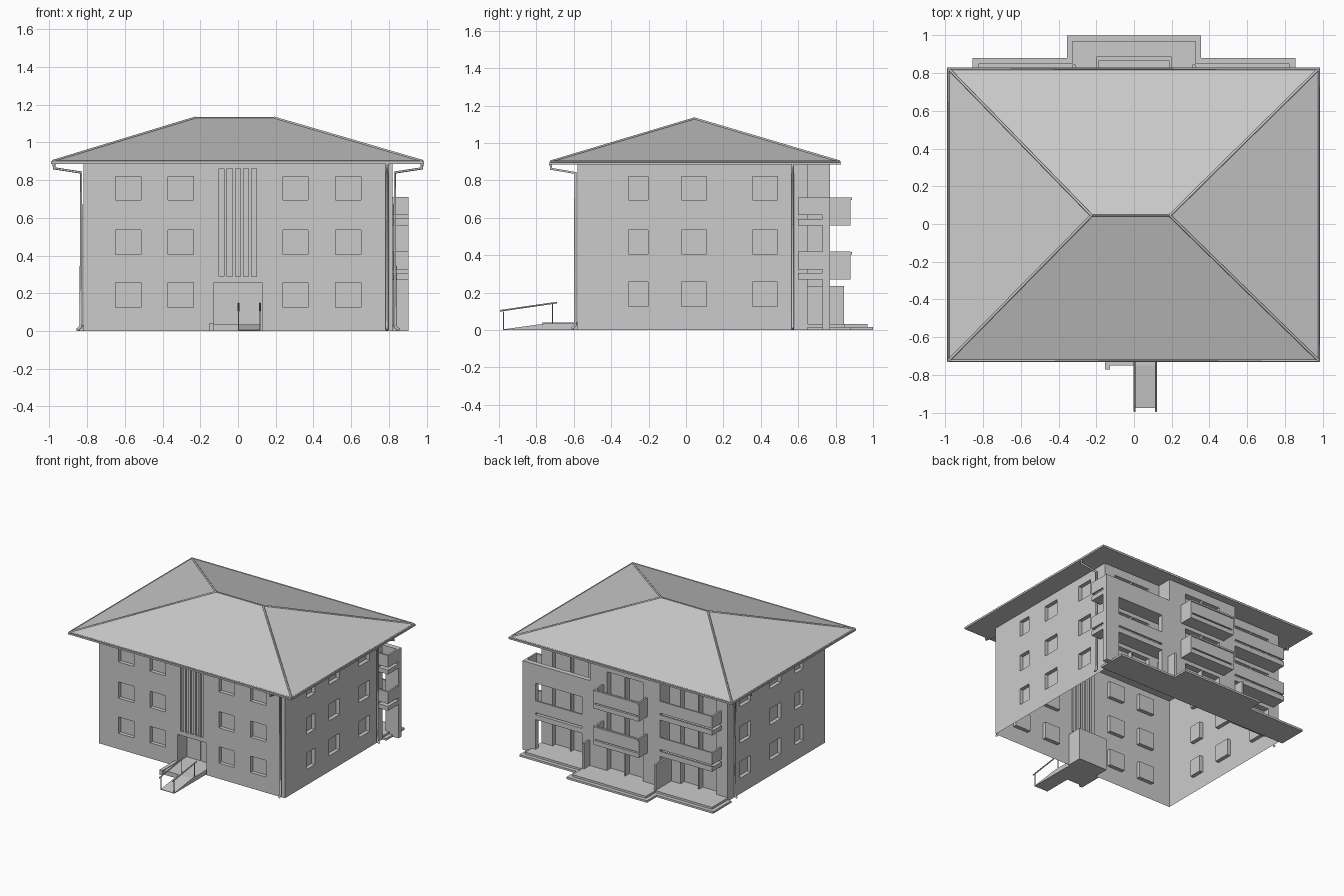
import bpy, bmesh
from mathutils import Vector

old = bpy.data.objects.get("Cube")
if old:
    bpy.data.objects.remove(old, do_unlink=True)

GREY = (0.6, 0.6, 0.6, 1)
plaster = bpy.data.materials.new("plain grey")
plaster.use_nodes = True
plaster.diffuse_color = GREY
plaster.node_tree.nodes["Principled BSDF"].inputs["Base Color"].default_value = GREY


def add(name, data):
    ob = bpy.data.objects.new(name, data)
    bpy.context.collection.objects.link(ob)
    data.materials.append(plaster)
    return ob


def mesh(name, bm):
    me = bpy.data.meshes.new(name)
    bm.to_mesh(me)
    bm.free()
    return add(name, me)


def box(name, x, y, z):
    bm = bmesh.new()
    bmesh.ops.create_cube(bm, size=1)
    for v in bm.verts:
        v.co = [r[0] if c < 0 else r[1] for c, r in zip(v.co, (x, y, z))]
    return mesh(name, bm)


def tube(name, points, radius, sides=1):
    cu = bpy.data.curves.new(name, "CURVE")
    cu.dimensions = "3D"
    cu.bevel_depth = radius
    cu.bevel_resolution = sides
    cu.use_fill_caps = True
    sp = cu.splines.new("POLY")
    sp.points.add(len(points) - 1)
    for p, co in zip(sp.points, points):
        p.co = (*co, 1)
    return add(name, cu)


def wall(name, a, b, holes, top=0.885):
    """Wall sheet from a to b (outside on the right) with recessed panels."""
    a, b = Vector((*a, 0)), Vector((*b, 0))
    d = (b - a).normalized()
    inward = Vector((-d.y, d.x, 0))
    mid, half = (a + b) / 2, (b - a).length / 2
    bm = bmesh.new()

    def quad(*pts):
        bm.faces.new([bm.verts.new(mid + d * u + inward * w + Vector((0, 0, z)))
                      for u, z, w in pts])

    us = sorted({-half, half, *(h[0] for h in holes), *(h[1] for h in holes)})
    zs = sorted({0, top, *(h[2] for h in holes), *(h[3] for h in holes)})
    for u0, u1 in zip(us, us[1:]):
        for z0, z1 in zip(zs, zs[1:]):
            u, z = (u0 + u1) / 2, (z0 + z1) / 2
            if not any(h[0] < u < h[1] and h[2] < z < h[3] for h in holes):
                quad((u0, z0, 0), (u1, z0, 0), (u1, z1, 0), (u0, z1, 0))
    for u0, u1, z0, z1, w in holes:
        ring = [(u0, z0), (u1, z0), (u1, z1), (u0, z1)]
        quad(*[(u, z, w) for u, z in ring])
        for p, q in zip(ring, ring[1:] + ring[:1]):
            quad((*p, 0), (*q, 0), (*q, w), (*p, w))
    bmesh.ops.remove_doubles(bm, verts=bm.verts, dist=0.0001)
    return mesh(name, bm)


ROWS = [(0.125, 0.256), (0.406, 0.536), (0.695, 0.82)]
FLOORS = [(0.03, 0.24), (0.31, 0.53), (0.60, 0.82)]
BACK = 0.65


def windows(cols, rows=ROWS, depth=0.03):
    return [(u0, u1, z0, z1, depth) for u0, u1 in cols for z0, z1 in rows]


# Front wall with entrance recess and tall stair-light slots
front_cols = [(-0.65, -0.513), (-0.37, -0.235), (0.238, 0.372), (0.518, 0.652)]
slots = [(-0.1 + i * 0.043, -0.073 + i * 0.043, 0.29, 0.86, 0.014) for i in range(5)]
wall("front_wall", (-0.82, -0.58), (0.82, -0.58),
     windows(front_cols) + slots + [(-0.127, 0.127, 0, 0.256, 0.12)])

# Side walls
side_cols = [(-0.307, -0.203), (-0.025, 0.109), (0.355, 0.489)]
M = (BACK - 0.58) / 2
wall("left_wall", (0.82, -0.58), (0.82, BACK),
     windows([(p - M, q - M) for p, q in side_cols]))
wall("right_wall", (-0.82, BACK), (-0.82, -0.58),
     windows([(M - q, M - p) for p, q in side_cols]))

# Stepped back walls with glazed doors
pair = [(-0.16, -0.004), (0.004, 0.16)]
wall("back_wall_left", (0.82, BACK), (0.31, BACK), windows(pair, FLOORS, 0.04))
wall("bay_side_left", (0.31, BACK), (0.31, 0.77), [])
wall("bay_wall", (0.31, 0.77), (-0.31, 0.77), windows(pair, FLOORS, 0.05))
wall("bay_side_right", (-0.31, 0.77), (-0.31, BACK), [])
wall("back_wall_right", (-0.31, BACK), (-0.82, BACK), windows(pair, FLOORS, 0.05))

# Screen frame at the left back corner
box("screen_post", (0.79, 0.905), (0.73, 0.77), (0, 0.71))
box("screen_inner_post", (0.31, 0.38), (0.73, 0.77), (0, 0.71))
box("screen_beam", (0.38, 0.79), (0.73, 0.77), (0.56, 0.71))

# Balconies on two floors
T = 0.014
for i, z in enumerate((0.27, 0.56)):
    n = f"_{i + 1}"
    floor, panel = (z, z + 0.035), (z + 0.055, z + 0.15)
    box("bay_balcony_floor" + n, (-0.2, 0.2), (0.77, 0.88), floor)
    box("bay_balcony_front" + n, (-0.2, 0.2), (0.88 - T, 0.88), (z + 0.045, z + 0.15))
    box("bay_balcony_rail" + n, (-0.2, 0.2), (0.875, 0.888), (z + 0.135, z + 0.148))
    for s in (-1, 1):
        x = sorted((s * 0.2, s * (0.2 - T)))
        box("bay_balcony_side" + n, x, (0.77, 0.88), (z, z + 0.15))
    box("right_balcony_floor" + n, (-0.77, -0.31), (BACK, 0.77 - T), floor)
    box("right_balcony_front" + n, (-0.77, -0.31), (0.77 - T, 0.77), panel)
    box("right_balcony_kerb" + n, (-0.77, -0.31), (0.77 - T, 0.77), (z, z + 0.04))
    box("right_balcony_end" + n, (-0.77, -0.77 + T), (BACK, 0.77 - T), panel)
    box("left_balcony_floor" + n, (0.31, 0.82), (BACK, 0.73), floor)
    box("left_balcony_corner" + n, (0.82, 0.905), (0.6, 0.73), floor)
    box("left_balcony_side" + n, (0.905 - T, 0.905), (0.6, 0.73), panel)
    box("left_balcony_end" + n, (0.82, 0.905), (0.6, 0.6 + T), panel)
box("left_balcony_front", (0.38, 0.79), (0.77 - T, 0.77), (0.325, 0.42))
box("left_balcony_kerb", (0.38, 0.79), (0.73, 0.77), (0.27, 0.31))

# Garden terrace in two steps and its dividing walls
for name, e, z in (("terrace_lower", 0, (0, 0.016)), ("terrace_upper", 0.03, (0.016, 0.032))):
    box(name, (-0.855 + e, 0.855 - e), (BACK, 0.88 - e), z)
    box(name + "_middle", (-0.355 + e, 0.355 - e), (0.88 - e, 1 - e), z)
for s in (-1, 1):
    box("terrace_divider", sorted((s * 0.31, s * 0.325)), (BACK, 0.845), (0.03, 0.235))

# Entrance landing, ramp, door leaves and handrails
box("landing", (-0.127, 0.12), (-0.75, -0.46), (0, 0.035))
box("landing_kerb", (-0.155, -0.127), (-0.77, -0.58), (0, 0.04))
ramp = box("ramp", (0, 0.12), (-0.975, -0.75), (0, 0.035))
for v in ramp.data.vertices:
    if v.co.y < -0.9 and v.co.z > 0.01:
        v.co.z = 0.004
for x0, x1 in ((-0.11, -0.004), (0.004, 0.11)):
    box("door_leaf", (x0, x1), (-0.466, -0.46), (0.035, 0.22))
for x in (0.003, 0.117):
    tube("handrail", [(x, -0.995, 0.103), (x, -0.69, 0.147)], 0.005)
    tube("rail_post", [(x, -0.975, 0), (x, -0.975, 0.1)], 0.003)
    tube("rail_post", [(x, -0.715, 0.03), (x, -0.715, 0.14)], 0.003)

# Hipped roof with eaves board, gutters and hip caps
X0, X1, Y0, Y1 = -0.99, 0.987, -0.732, 0.83
box("eaves", (X0, X1), (Y0, Y1), (0.884, 0.897))
G = 0.008
eave = [(X0 + G, Y0 + G, 0.9), (X1 - G, Y0 + G, 0.9),
        (X1 - G, Y1 - G, 0.9), (X0 + G, Y1 - G, 0.9)]
ridge = [(-0.225, 0.045, 1.13), (0.19, 0.045, 1.13)]
bm = bmesh.new()
a, b, c, d, l, r = [bm.verts.new(p) for p in eave + ridge]
for f in ((a, b, r, l), (b, c, r), (c, d, l, r), (d, a, l), (d, c, b, a)):
    bm.faces.new(f)
mesh("roof", bm)
for i, p in enumerate(eave):
    tube("hip_cap", [p, ridge[i in (1, 2)]], 0.007, 0)
    tube("gutter", [p, eave[(i + 1) % 4]], 0.006, 0)
tube("ridge_cap", ridge, 0.005, 0)


# Downpipes: out from the gutter, back to the wall, down to a shoe
def downpipe(x, y, out, reach):
    path = [(reach, 0.885), (reach, 0.862), (0.012, 0.84), (0.012, 0.025), (0.03, 0.006)]
    tube("downpipe", [(x + out[0] * w, y + out[1] * w, z) for w, z in path], 0.008)


downpipe(0.79, -0.58, (0, -1), 0.142)
downpipe(0.82, 0.57, (1, 0), 0.155)
downpipe(-0.82, 0.57, (-1, 0), 0.155)
